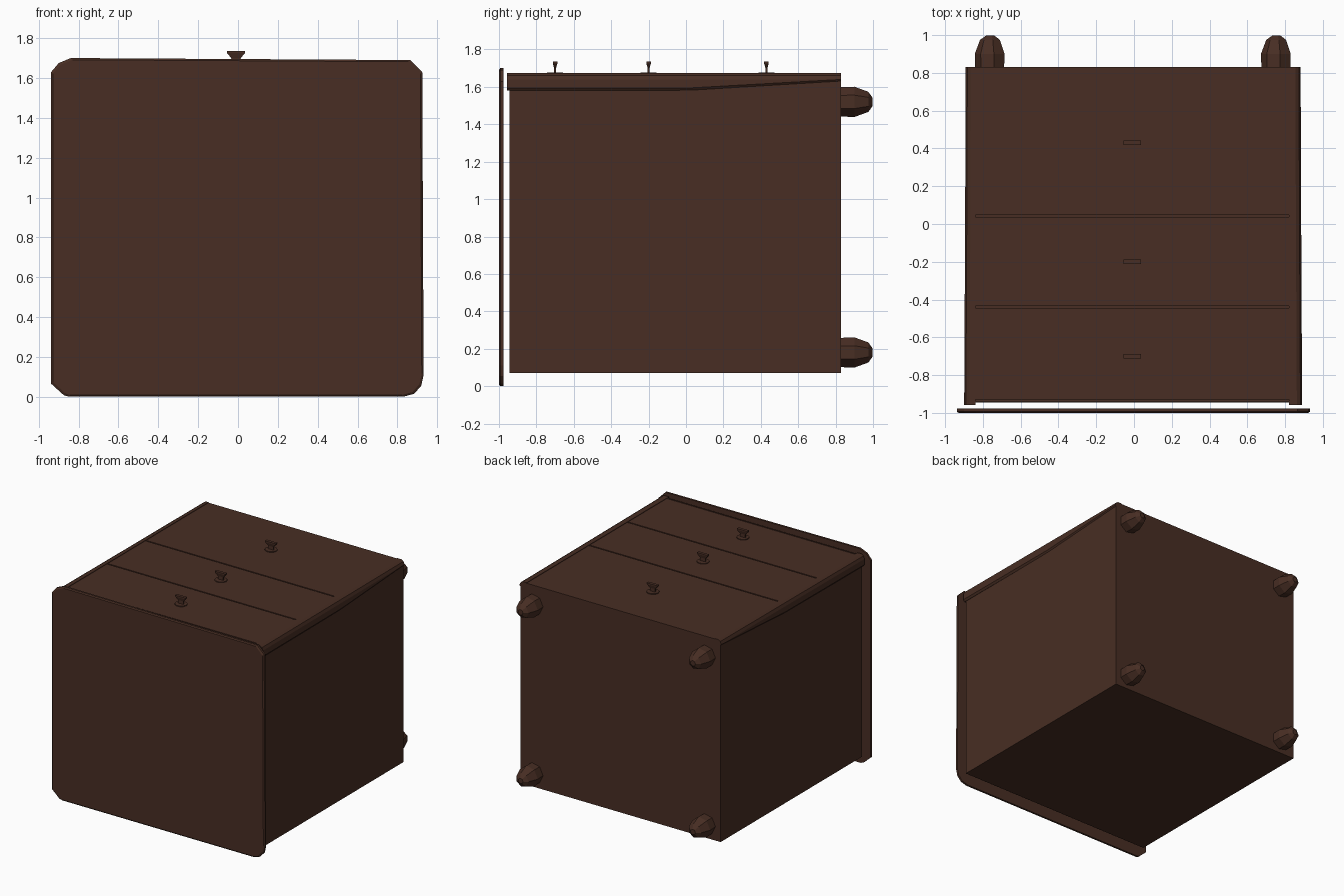
import bpy, bmesh, math

if "Cube" in bpy.data.objects:
    bpy.data.objects.remove(bpy.data.objects["Cube"])

wood = bpy.data.materials.new("dark_brown_wood")
wood.diffuse_color = (0.065, 0.027, 0.017, 1)
wood.use_nodes = True
wood.node_tree.nodes["Principled BSDF"].inputs["Base Color"].default_value = wood.diffuse_color


def loft(name, rings):
    """Closed solid through equal-length rings of points."""
    bm = bmesh.new()
    vs = [[bm.verts.new(p) for p in r] for r in rings]
    n = len(vs[0])
    for a, b in zip(vs, vs[1:]):
        for i in range(n):
            bm.faces.new((a[i], a[(i + 1) % n], b[(i + 1) % n], b[i]))
    bm.faces.new(vs[0])
    bm.faces.new(vs[-1])
    bmesh.ops.recalc_face_normals(bm, faces=bm.faces)
    me = bpy.data.meshes.new(name)
    bm.to_mesh(me)
    bm.free()
    me.materials.append(wood)
    ob = bpy.data.objects.new(name, me)
    bpy.context.collection.objects.link(ob)
    return ob


def rect(x0, x1, y0, y1, z):
    return [(x0, y0, z), (x1, y0, z), (x1, y1, z), (x0, y1, z)]


def box(name, x0, x1, y0, y1, z0, z1):
    return loft(name, [rect(x0, x1, y0, y1, z0), rect(x0, x1, y0, y1, z1)])


# Cabinet carcass, lying on its back
box("cabinet_body", -0.885, 0.875, -0.945, 0.83, 0.07, 1.655)

# Drawer fronts separated by thin grooves, and the rail below the top board
for i, (y0, y1) in enumerate([(-0.93, -0.445), (-0.435, 0.037), (0.047, 0.83)]):
    box(f"drawer_front_{i + 1}", -0.84, 0.82, y0, y1, 1.64, 1.67)
box("top_rail", -0.84, 0.82, -0.945, -0.938, 1.64, 1.67)

# Rounded corner posts beside the drawers, thinner towards the feet
for name, inner, outer in (("left_post", -0.84, -0.899), ("right_post", 0.82, 0.89)):
    s = 1 if outer > 0 else -1
    rings = []
    for y, low, o in ((-0.957, 1.58, outer), (0.03, 1.58, outer - s * 0.005),
                      (0.83, 1.625, outer - s * 0.008)):
        rings.append([(inner, y, low), (o - s * 0.012, y, low), (o, y, low + 0.015),
                      (o, y, 1.64), (o - s * 0.009, y, 1.662),
                      (o - s * 0.028, y, 1.674), (inner, y, 1.674)])
    loft(name, rings)

# Top board with unevenly cut corners
outline = [(-0.85, 0.0), (0.83, 0.0), (0.885, 0.015), (0.92, 0.055), (0.932, 0.11),
           (0.925, 1.63), (0.865, 1.69), (-0.84, 1.7), (-0.90, 1.675),
           (-0.938, 1.63), (-0.938, 0.065), (-0.875, 0.008)]


def board_ring(y, k):
    return [(x * k, y, 0.85 + (z - 0.85) * k) for x, z in outline]


loft("top_board", [board_ring(-1.0, 0.99), board_ring(-0.993, 1), board_ring(-0.977, 1)])

# Faceted bun feet
for fx in (-0.76, 0.755):
    for fz in (0.18, 1.52):
        rings = []
        for y, r in ((0.82, 0.08), (0.90, 0.083), (0.975, 0.055), (0.998, 0.022)):
            rings.append([(fx + r * math.cos(math.tau * (i + 0.5) / 7), y,
                           fz + r * math.sin(math.tau * (i + 0.5) / 7)) for i in range(7)])
        loft("foot", rings)

# Drawer pulls: a round back plate with a flared fin
for ky in (0.43, -0.20, -0.70):
    kx = -0.01
    loft("pull_plate", [[(kx + 0.047 * math.cos(math.tau * i / 10),
                          ky + 0.045 * math.sin(math.tau * i / 10), z)
                         for i in range(10)] for z in (1.665, 1.676)])
    loft("pull_fin", [rect(kx - a, kx + a, ky - b, ky + b, z)
                      for a, b, z in ((0.022, 0.005, 1.67), (0.024, 0.005, 1.70),
                                      (0.045, 0.012, 1.725), (0.046, 0.012, 1.735))])
